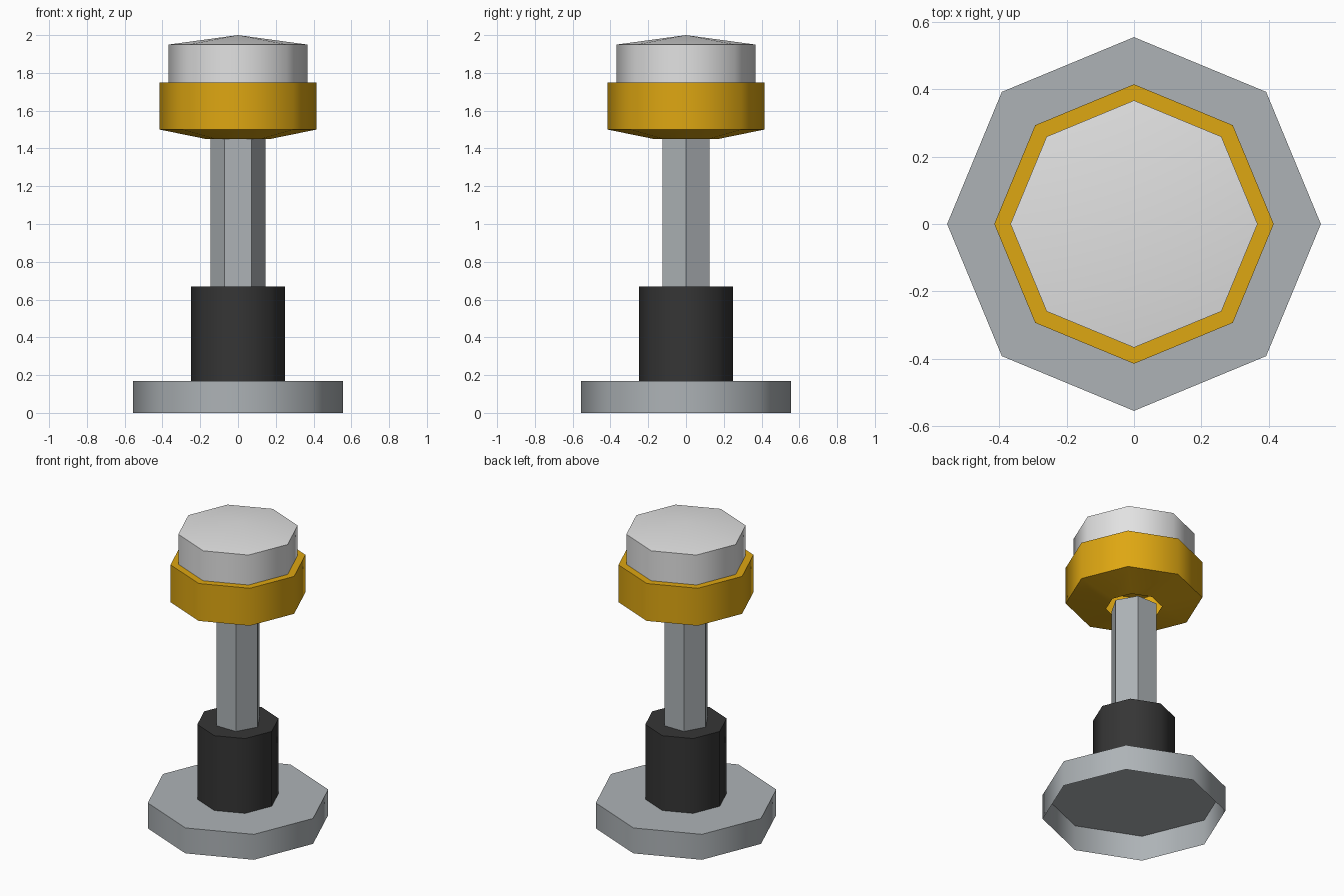
import bpy, bmesh, math

if "Cube" in bpy.data.objects:
    bpy.data.objects.remove(bpy.data.objects["Cube"])


def material(name, rgb):
    m = bpy.data.materials.new(name)
    m.diffuse_color = (*rgb, 1)
    m.use_nodes = True
    m.node_tree.nodes["Principled BSDF"].inputs["Base Color"].default_value = m.diffuse_color
    return m


steel = material("grey_steel", (0.42, 0.45, 0.47))
black = material("black_rubber", (0.036, 0.036, 0.036))
gold = material("gold", (0.73, 0.385, 0.006))
white = material("off_white", (0.76, 0.76, 0.76))


def lathe(name, profile, sides, mat):
    """Turn (radius, z) points, bottom to top, around z; radius 0 is a pole."""
    bm = bmesh.new()
    rings = []
    for r, z in profile:
        if r == 0:
            rings.append([bm.verts.new((0, 0, z))] * sides)
        else:
            rings.append([bm.verts.new((r * math.cos(2 * math.pi * i / sides),
                                        r * math.sin(2 * math.pi * i / sides), z))
                          for i in range(sides)])
    for lo, hi in zip(rings, rings[1:]):
        for i in range(sides):
            j = (i + 1) % sides
            bm.faces.new(dict.fromkeys((lo[i], lo[j], hi[j], hi[i])))
    me = bpy.data.meshes.new(name)
    bm.to_mesh(me)
    bm.free()
    me.materials.append(mat)
    ob = bpy.data.objects.new(name, me)
    bpy.context.collection.objects.link(ob)
    bpy.ops.object.select_all(action='DESELECT')
    ob.select_set(True)
    bpy.context.view_layer.objects.active = ob
    bpy.ops.object.shade_smooth_by_angle(angle=math.radians(50))
    return ob


# Foot plate, open underneath
lathe("foot_plate", [(0.555, 0), (0.555, 0.17), (0, 0.17)], 8, steel)
# Dark sleeve around the foot of the post
lathe("sleeve", [(0.25, 0.17), (0.25, 0.67), (0, 0.67)], 8, black)
# Hexagonal post
lathe("post", [(0.145, 0.67), (0.145, 1.45)], 6, steel)
# Gold collar with tapered underside, open around the post
lathe("collar", [(0.17, 1.45), (0.415, 1.5), (0.415, 1.75), (0, 1.75)], 8, gold)
# Pale cap with a shallow peak
lathe("cap", [(0.367, 1.75), (0.367, 1.95), (0, 2.0)], 8, white)
